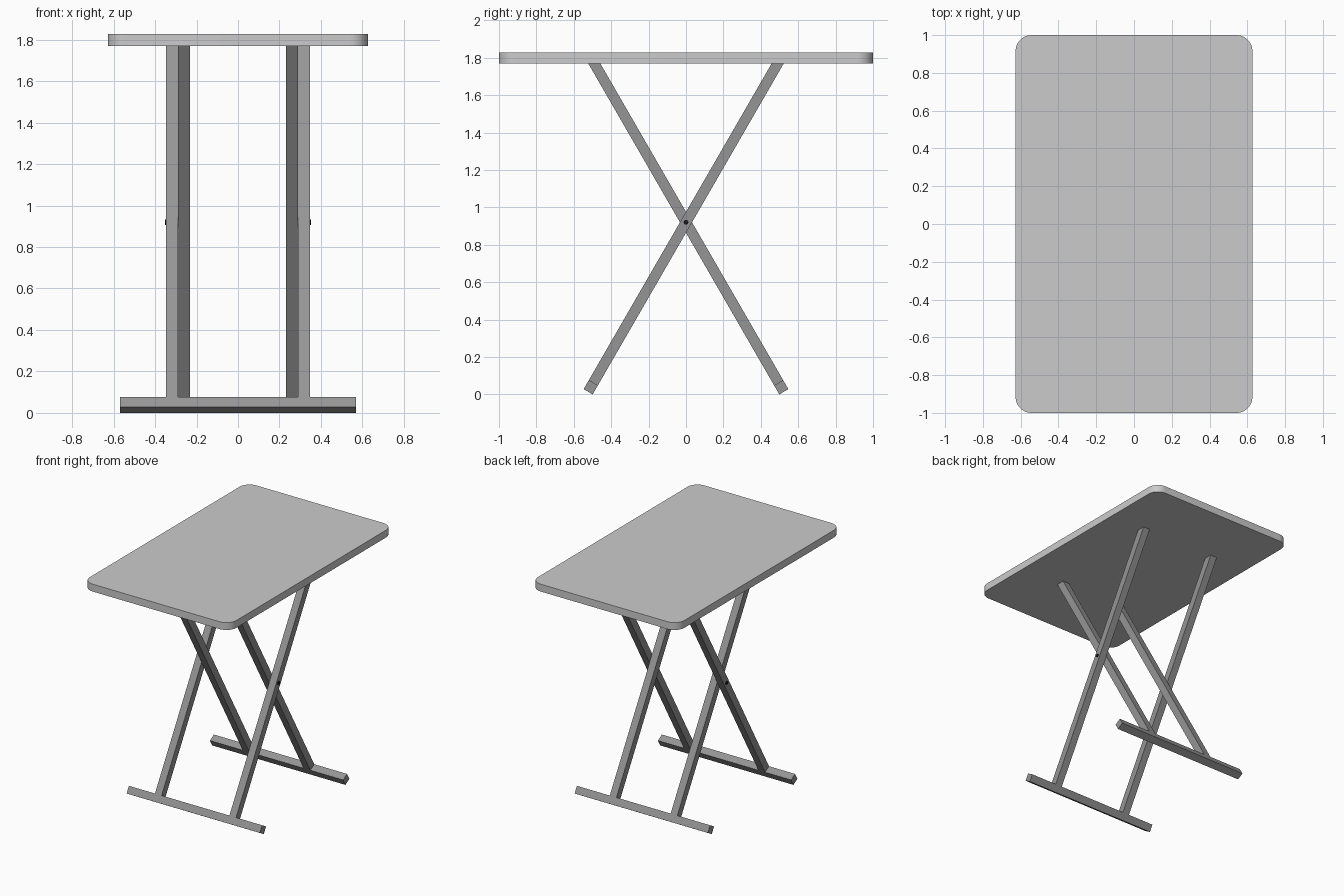
import bpy, bmesh
from math import radians, sin, cos, tan, pi

if "Cube" in bpy.data.objects:
    bpy.data.objects.remove(bpy.data.objects["Cube"])

W = 0.056                      # square tube width
A = radians(30)                # leg lean from vertical
PIVOT, TOP_Z = 0.92, 1.77
FOOT_Z = W / 2 * (sin(A) + cos(A))
FOOT_Y = (PIVOT - FOOT_Z) * tan(A)


def paint(name, v):
    m = bpy.data.materials.new(name)
    m.diffuse_color = (v, v, v, 1)
    m.use_nodes = True
    m.node_tree.nodes["Principled BSDF"].inputs["Base Color"].default_value = m.diffuse_color
    return m


frame_grey = paint("frame_grey", 0.30)
pin_black = paint("pin_black", 0.01)


def prism(name, pts, x0, x1, mat=None, axis="x"):
    """Extrude a closed profile along x (profile in yz) or z (profile in xy)."""
    bm = bmesh.new()
    put = (lambda p: (x0, *p)) if axis == "x" else (lambda p: (*p, x0))
    face = bm.faces.new([bm.verts.new(put(p)) for p in pts])
    ext = bmesh.ops.extrude_face_region(bm, geom=[face])["geom"]
    move = (x1 - x0, 0, 0) if axis == "x" else (0, 0, x1 - x0)
    bmesh.ops.translate(bm, vec=move, verts=[v for v in ext if isinstance(v, bmesh.types.BMVert)])
    bmesh.ops.recalc_face_normals(bm, faces=bm.faces)
    me = bpy.data.meshes.new(name)
    bm.to_mesh(me)
    bm.free()
    ob = bpy.data.objects.new(name, me)
    bpy.context.collection.objects.link(ob)
    if mat:
        me.materials.append(mat)
    return ob


# Tabletop with rounded corners
hx, hy, r, n = 0.627, 1.0, 0.085, 12
outline = []
for k, (sx, sy) in enumerate([(1, 1), (-1, 1), (-1, -1), (1, -1)]):
    for i in range(n + 1):
        a = (k + i / n) * pi / 2
        outline.append((sx * (hx - r) + r * cos(a), sy * (hy - r) + r * sin(a)))
top = prism("tabletop", outline, TOP_Z, 1.827, axis="z")
bpy.context.view_layer.objects.active = top
top.select_set(True)
bpy.ops.object.shade_smooth_by_angle(angle=radians(30))

# Crossed leg frames: the outer pair stands on the front foot, the inner on the back
for label, s, xin in (("front", -1, 0.290), ("back", 1, 0.232)):
    def at(along, across, s=s):
        # point relative to foot centre, along / across the leaning leg
        return (s * (FOOT_Y - along * sin(A) + across * cos(A)),
                FOOT_Z + along * cos(A) + across * sin(A))
    h = W / 2
    prism(label + "_foot", [at(-h, -h), at(-h, h), at(h, h), at(h, -h)], -0.57, 0.57, frame_grey)
    # leg profile is cut level where it meets the tabletop
    end = [((TOP_Z - FOOT_Z) - c * sin(A)) / cos(A) for c in (h, -h)]
    leg = [at(h, -h), at(h, h), at(end[0], h), at(end[1], -h)]
    for side, sx in (("left", -1), ("right", 1)):
        prism(f"{label}_leg_{side}", leg, sx * xin, sx * (xin + 0.057), frame_grey)

# Pivot pins
circle = [(0.013 * cos(i * pi / 8), PIVOT + 0.013 * sin(i * pi / 8)) for i in range(16)]
for side, sx in (("left", -1), ("right", 1)):
    prism("pivot_pin_" + side, circle, sx * 0.24, sx * 0.353, pin_black)
